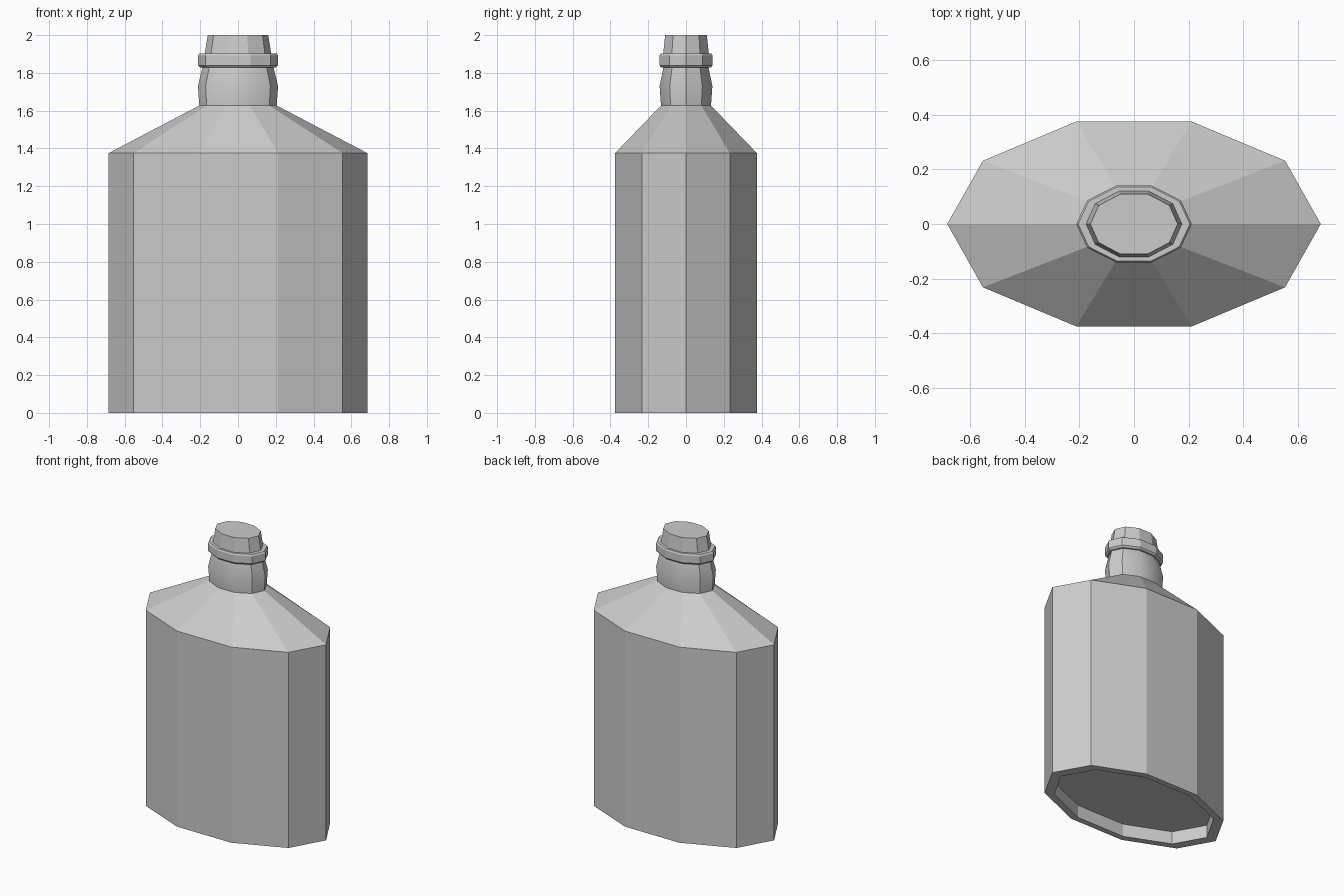
import bpy, bmesh, math

if "Cube" in bpy.data.objects:
    bpy.data.objects.remove(bpy.data.objects["Cube"])

SIDES = 10


def lathe(name, profile, smooth=False):
    """Stack ten-sided oval rings (rx, ry, z), closed at both ends."""
    bm = bmesh.new()
    rings = []
    for rx, ry, z in profile:
        rings.append([bm.verts.new((rx * math.cos(2 * math.pi * i / SIDES),
                                    ry * math.sin(2 * math.pi * i / SIDES), z))
                      for i in range(SIDES)])
    for a, b in zip(rings, rings[1:]):
        for i in range(SIDES):
            j = (i + 1) % SIDES
            bm.faces.new((a[i], a[j], b[j], b[i]))
    bm.faces.new(rings[0][::-1])
    bm.faces.new(rings[-1])
    bmesh.ops.recalc_face_normals(bm, faces=bm.faces[:])
    mesh = bpy.data.meshes.new(name)
    bm.to_mesh(mesh)
    bm.free()
    obj = bpy.data.objects.new(name, mesh)
    bpy.context.collection.objects.link(obj)
    if smooth:
        bpy.ops.object.select_all(action='DESELECT')
        obj.select_set(True)
        bpy.context.view_layer.objects.active = obj
        bpy.ops.object.shade_smooth_by_angle(angle=math.radians(30))
    return obj


# Flask body with recessed base and sloping shoulders
lathe("flask_body", [(0.61, 0.352, 0.09), (0.61, 0.352, 0.0),
                     (0.685, 0.395, 0.0), (0.685, 0.395, 1.375),
                     (0.205, 0.139, 1.627)])

# Bulging neck
lathe("neck", [(0.205, 0.139, 1.627), (0.212, 0.147, 1.73),
               (0.188, 0.125, 1.83)], smooth=True)

# Collar ring with slightly chamfered edges
lathe("collar", [(0.200, 0.137, 1.828), (0.212, 0.148, 1.84),
                 (0.212, 0.148, 1.892), (0.205, 0.142, 1.902)])

# Tapered stopper
lathe("stopper", [(0.180, 0.130, 1.88), (0.176, 0.127, 1.902),
                  (0.160, 0.116, 2.0)])
